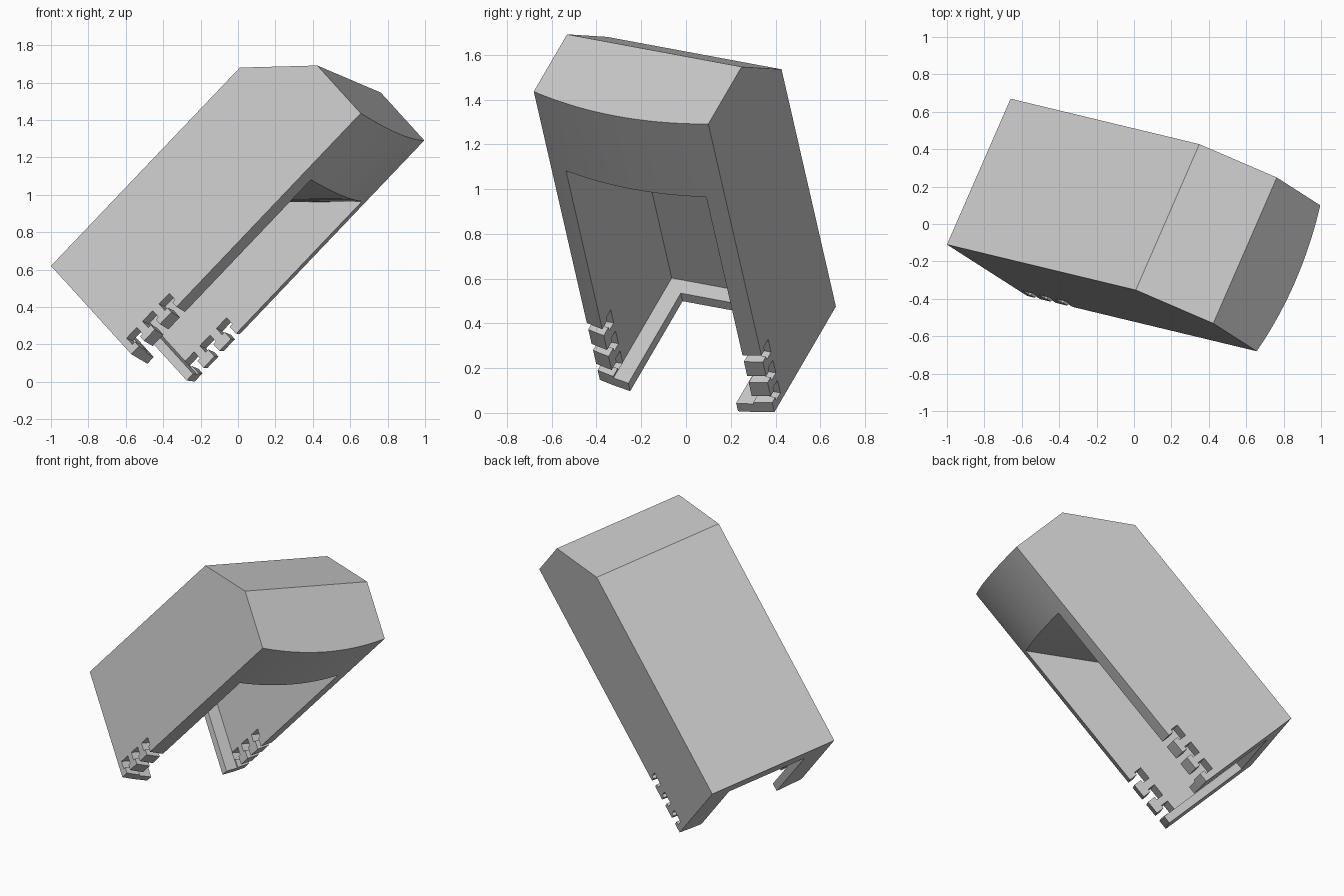
import bpy, bmesh
from mathutils import Matrix, Vector

cube = bpy.data.objects.get("Cube")
if cube:
    bpy.data.objects.remove(cube)

# Part frame: x across the width, y along the length, z from top plate to open side
across = Vector((0.394, 0.904, -0.168)).normalized()
along = Vector((0.681, -0.162, 0.714))
along = (along - across * along.dot(across)).normalized()
depth_dir = across.cross(along)
FRAME = Matrix((across, along, depth_dir)).transposed().to_4x4()
FRAME.translation = Vector((-1.0, -0.11, 0.62))

WIDTH, LENGTH, DEPTH = 0.863, 1.803, 0.695
WALL, PLATE, CHAMFER = 0.085, 0.057, 0.319
LIP, LIP_T, BULGE = 0.08, 0.05, 0.055

grey = bpy.data.materials.new("plain grey")
grey.use_nodes = True
grey.diffuse_color = (0.58, 0.58, 0.58, 1)
grey.node_tree.nodes["Principled BSDF"].inputs["Base Color"].default_value = grey.diffuse_color


def crown(w):
    """Extra depth of the gently rounded open side."""
    u = 2 * w / WIDTH - 1
    return BULGE * (1 - u * u)


def prism(name, outline, w0, w1, steps=1):
    """Sweep a (length, depth) outline across the width, rounding the open side."""
    bm = bmesh.new()
    rings = []
    for i in range(steps + 1):
        w = w0 + (w1 - w0) * i / steps
        rings.append([bm.verts.new((w, l, d + (crown(w) if d >= DEPTH else 0)))
                      for l, d in outline])
    count = len(outline)
    for a, b in zip(rings, rings[1:]):
        for j in range(count):
            k = (j + 1) % count
            bm.faces.new((a[j], a[k], b[k], b[j]))
    bm.faces.new(rings[0])
    bm.faces.new(rings[-1])
    bmesh.ops.recalc_face_normals(bm, faces=bm.faces)
    mesh = bpy.data.meshes.new(name)
    bm.to_mesh(mesh)
    bm.free()
    mesh.materials.append(grey)
    obj = bpy.data.objects.new(name, mesh)
    bpy.context.collection.objects.link(obj)
    obj.matrix_world = FRAME
    bpy.ops.object.select_all(action='DESELECT')
    obj.select_set(True)
    bpy.context.view_layer.objects.active = obj
    bpy.ops.object.shade_smooth_by_angle(angle=0.35)
    return obj


shell = [(0, 0), (LENGTH - CHAMFER, 0), (LENGTH, CHAMFER), (LENGTH, DEPTH)]

# Side walls with T-shaped slots near the foot
wall = list(shell)
for c in (0.335, 0.205, 0.08):
    half = [(c + 0.02, DEPTH), (c + 0.02, DEPTH - 0.035),
            (c + 0.04, DEPTH - 0.035), (c + 0.04, DEPTH - 0.085)]
    wall += half + [(2 * c - l, d) for l, d in reversed(half)]
wall.append((0, DEPTH))
prism("front_side_wall", wall, 0, WALL, 2)
prism("back_side_wall", wall, WIDTH - WALL, WIDTH, 2)

# Top plate, sloped end block and the lip under the plate
block = LENGTH - 0.458
core = shell + [(block, DEPTH), (block - (DEPTH - PLATE), PLATE),
                (LIP_T, PLATE), (LIP_T, PLATE + LIP), (0, PLATE + LIP)]
prism("top_plate_and_end_block", core, WALL, WIDTH - WALL, 14)

# Inward lips down both side walls
lip = [(0, PLATE + LIP), (LIP_T, PLATE + LIP), (LIP_T, DEPTH), (0, DEPTH)]
prism("front_lip", lip, WALL, WALL + LIP)
prism("back_lip", lip, WIDTH - WALL - LIP, WIDTH - WALL)
